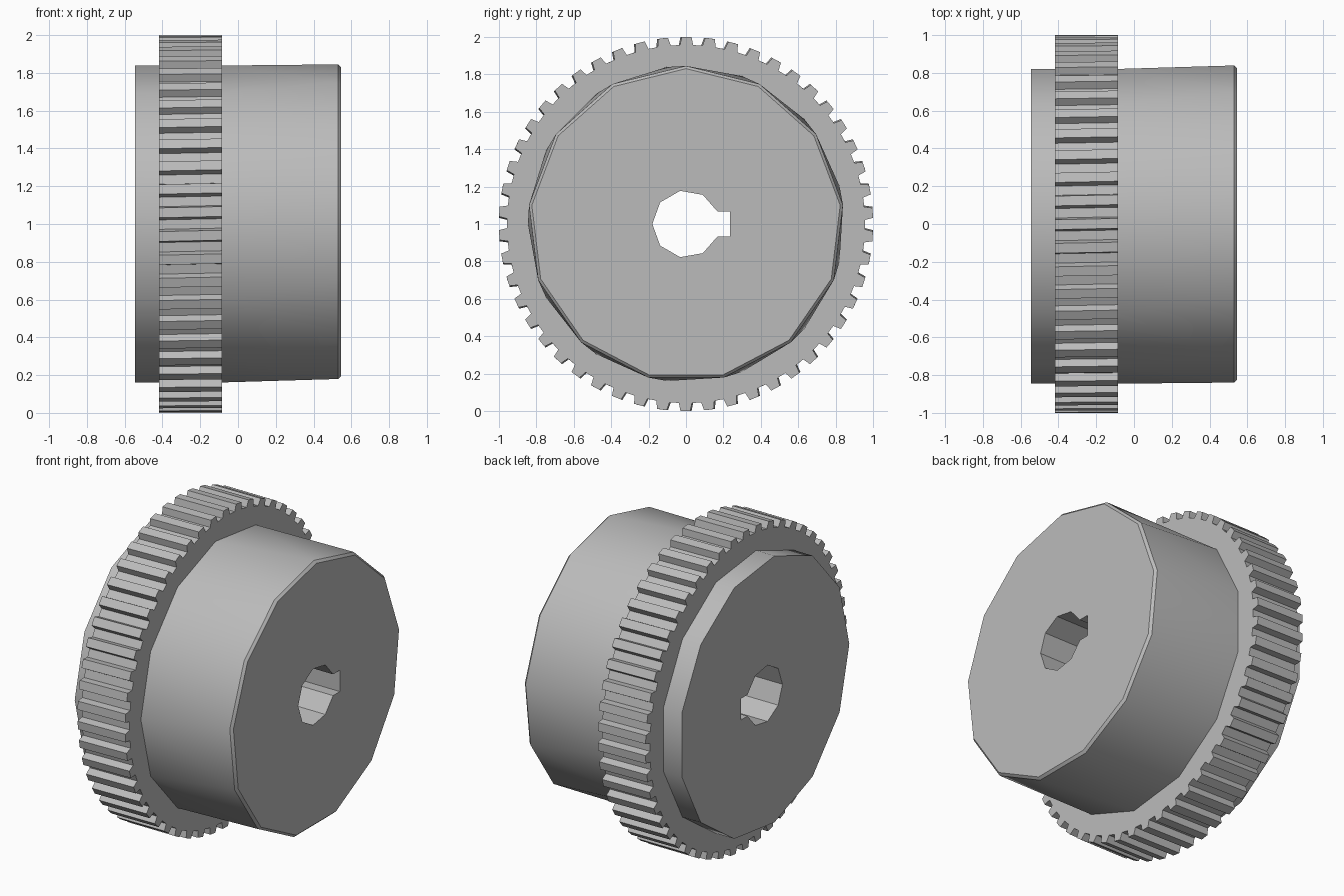
import bpy
import bmesh
from math import cos, sin, radians

cube = bpy.data.objects.get("Cube")
if cube:
    bpy.data.objects.remove(cube)

grey = bpy.data.materials.new("plain_grey")
grey.use_nodes = True
colour = (0.5, 0.5, 0.5, 1)
grey.diffuse_color = colour
grey.node_tree.nodes["Principled BSDF"].inputs["Base Color"].default_value = colour

AXLE_Z = 1.0
SIDES = 13
TEETH = 50


def polygon(radius, sides, start):
    """Points (y, z) around the axle, start in degrees."""
    angles = [radians(start + 360 * i / sides) for i in range(sides)]
    return [(radius * cos(a), radius * sin(a)) for a in angles]


def gear_outline(turn):
    """Trapezoid teeth, one centred at the top."""
    pts = []
    for i in range(TEETH):
        centre = 90 + turn + 360 * i / TEETH
        for offset, radius in ((-2.1, 0.957), (-1.5, 1), (1.5, 1), (2.1, 0.957)):
            a = radians(centre + offset)
            pts.append((radius * cos(a), radius * sin(a)))
    return pts


def loop(bm, x, pts):
    return [bm.verts.new((x, y, AXLE_Z + z)) for y, z in pts]


def wall(bm, a, b, split=False):
    for i in range(len(a)):
        j = (i + 1) % len(a)
        if split:
            bm.faces.new((a[i], b[j], b[i]))
            bm.faces.new((a[i], a[j], b[j]))
        else:
            bm.faces.new((a[i], a[j], b[j], b[i]))


def cap(bm, outer, inner):
    edges = []
    for ring in (outer, inner):
        for i in range(len(ring)):
            edges.append(bm.edges.get((ring[i - 1], ring[i])))
    bmesh.ops.triangle_fill(bm, edges=edges, use_beauty=True)
    # merge the flat fill back into large faces
    bm.normal_update()


def finish(bm, name):
    bmesh.ops.recalc_face_normals(bm, faces=bm.faces)
    mesh = bpy.data.meshes.new(name)
    bm.to_mesh(mesh)
    bm.free()
    mesh.materials.append(grey)
    obj = bpy.data.objects.new(name, mesh)
    bpy.context.collection.objects.link(obj)
    bpy.ops.object.select_all(action="DESELECT")
    obj.select_set(True)
    bpy.context.view_layer.objects.active = obj
    bpy.ops.object.shade_smooth_by_angle(angle=radians(30))


# Hub: straight collar, slightly twisted barrel, chamfered end
twist = 90 - 3 * 360 / SIDES
collar = polygon(0.845, SIDES, 180)
barrel_end = polygon(0.845, SIDES, 180 - twist)
chamfer_end = polygon(0.83, SIDES, 180 - twist)

bm = bmesh.new()
rings = [loop(bm, -0.546, collar), loop(bm, -0.085, collar),
         loop(bm, 0.53, barrel_end), loop(bm, 0.545, chamfer_end)]
wall(bm, rings[0], rings[1])
wall(bm, rings[1], rings[2], split=True)
wall(bm, rings[2], rings[3])

# Bore with a keyway on the back side
bore = polygon(0.18, 9, 60)[:7]
bore += [(0.168, -0.067), (0.235, -0.067), (0.235, 0.067), (0.168, 0.067)]
bore_left = loop(bm, -0.546, bore)
bore_right = loop(bm, 0.545, bore)
wall(bm, bore_left, bore_right)
cap(bm, rings[0], bore_left)
cap(bm, rings[3], bore_right)
finish(bm, "hub")

# Toothed ring, teeth very slightly helical
bm = bmesh.new()
seat = polygon(0.8, SIDES, 180)
outer = [loop(bm, -0.418, gear_outline(0.2)), loop(bm, -0.085, gear_outline(-0.2))]
inner = [loop(bm, -0.418, seat), loop(bm, -0.085, seat)]
wall(bm, *outer)
wall(bm, *inner)
for o, i in zip(outer, inner):
    cap(bm, o, i)
finish(bm, "toothed_ring")
